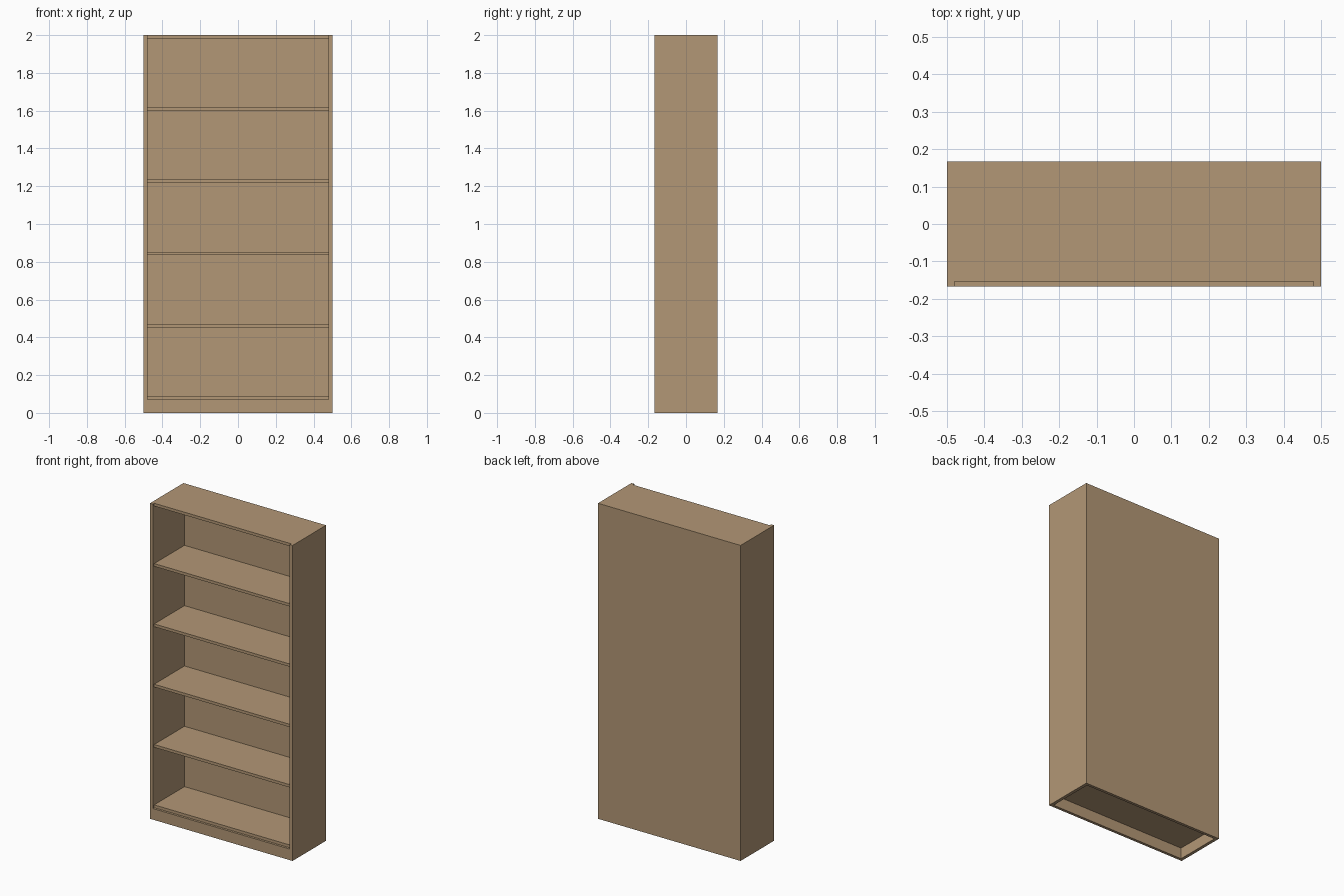
import bpy
import bmesh

if "Cube" in bpy.data.objects:
    bpy.data.objects.remove(bpy.data.objects["Cube"], do_unlink=True)

# Single wood colour
wood = bpy.data.materials.new("light_wood")
wood.use_nodes = True
colour = (0.45, 0.31, 0.18, 1)
wood.diffuse_color = colour
wood.node_tree.nodes["Principled BSDF"].inputs["Base Color"].default_value = colour

# Overall dimensions
HALF_W, HALF_D, HEIGHT = 0.5, 0.1675, 2.0
SIDE, BOARD, RECESS, KICK = 0.02, 0.018, 0.014, 0.07
INNER = HALF_W - SIDE
BACK_Y = HALF_D - BOARD


def board(name, x, y, z):
    """Box spanning the given (min, max) ranges."""
    bm = bmesh.new()
    bmesh.ops.create_cube(bm, size=1)
    for v in bm.verts:
        v.co = [r[0] if c < 0 else r[1] for c, r in zip(v.co, (x, y, z))]
    mesh = bpy.data.meshes.new(name)
    bm.to_mesh(mesh)
    bm.free()
    mesh.materials.append(wood)
    obj = bpy.data.objects.new(name, mesh)
    bpy.context.collection.objects.link(obj)


# Upright sides
board("right_side", (-HALF_W, -INNER), (-HALF_D, HALF_D), (0, HEIGHT))
board("left_side", (INNER, HALF_W), (-HALF_D, HALF_D), (0, HEIGHT))

# Back panel and kick board between the sides
span = (-INNER, INNER)
board("back_panel", span, (BACK_Y, HALF_D), (0, HEIGHT - BOARD))
board("kick_board", span, (-HALF_D, BOARD - HALF_D), (0, KICK))

# Top covers the back panel; shelves stop in front of it
front_y = RECESS - HALF_D
board("top_board", span, (front_y, HALF_D), (HEIGHT - BOARD, HEIGHT))
step = (HEIGHT - BOARD - KICK) / 5
for i in range(5):
    z = KICK + i * step
    name = "bottom_shelf" if i == 0 else f"shelf_{i}"
    board(name, span, (front_y, BACK_Y), (z, z + BOARD))
